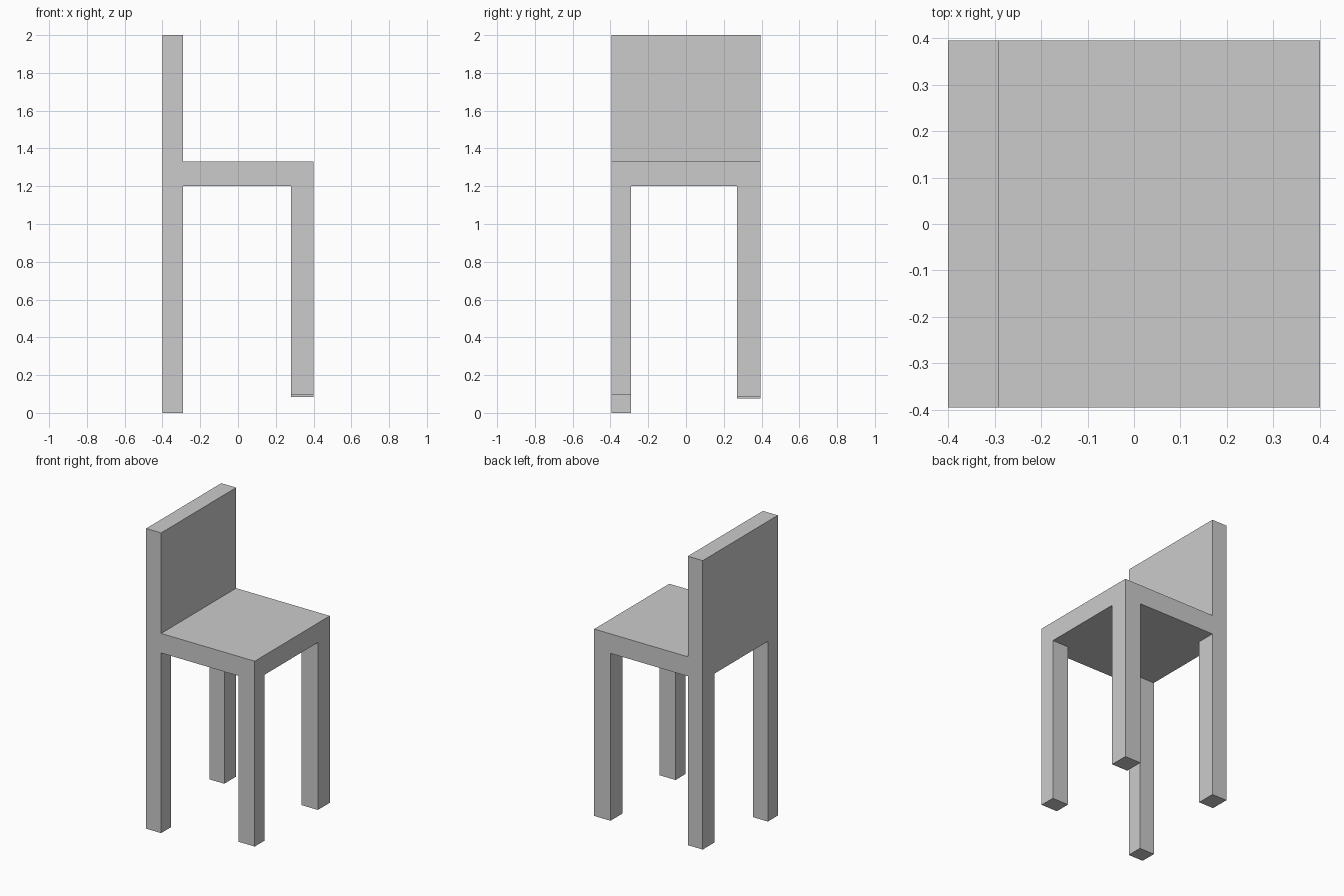
import bpy, bmesh
from mathutils import Vector

if "Cube" in bpy.data.objects:
    bpy.data.objects.remove(bpy.data.objects["Cube"])

XS = [-0.4, -0.29, 0.28, 0.4]        # back edge, leg lines, front edge
YS = [-0.395, -0.29, 0.27, 0.395]
SEAT_BOTTOM, SEAT_TOP, BACK_TOP = 1.2, 1.33, 2.0
# foot height of each leg, keyed by (x cell, y cell)
FEET = {(0, 0): 0.0, (2, 0): 0.095, (2, 2): 0.085, (0, 2): 0.075}

bm = bmesh.new()


def extrude_to(faces, z):
    """Extrude a patch of faces vertically to height z, leaving no inner walls."""
    geom = bmesh.ops.extrude_face_region(bm, geom=faces)["geom"]
    bmesh.ops.delete(bm, geom=[f for f in faces if f.is_valid], context='FACES_ONLY')
    for v in geom:
        if isinstance(v, bmesh.types.BMVert):
            v.co.z = z


# Seat slab: 3 x 3 cells on the top and bottom, joined by side walls
layers = [[[bm.verts.new((x, y, z)) for y in YS] for x in XS]
          for z in (SEAT_BOTTOM, SEAT_TOP)]
cells = [{(i, j): bm.faces.new((g[i][j], g[i + 1][j], g[i + 1][j + 1], g[i][j + 1]))
          for i in range(3) for j in range(3)} for g in layers]
bottom, top = cells
rims = [[g[i][0] for i in range(3)] + [g[3][j] for j in range(3)]
        + [g[i][3] for i in (3, 2, 1)] + [g[0][j] for j in (3, 2, 1)] for g in layers]
for k in range(12):
    n = (k + 1) % 12
    bm.faces.new((rims[0][k], rims[0][n], rims[1][n], rims[1][k]))

# Legs
for cell, foot in FEET.items():
    extrude_to([bottom[cell]], foot)

# Backrest
extrude_to([top[0, j] for j in range(3)], BACK_TOP)

# Merge coplanar faces and fix normals
bmesh.ops.recalc_face_normals(bm, faces=bm.faces[:])
bmesh.ops.dissolve_limit(bm, angle_limit=0.01, verts=bm.verts[:], edges=bm.edges[:])

mesh = bpy.data.meshes.new("chair")
bm.to_mesh(mesh)
bm.free()
bpy.context.collection.objects.link(bpy.data.objects.new("chair", mesh))
